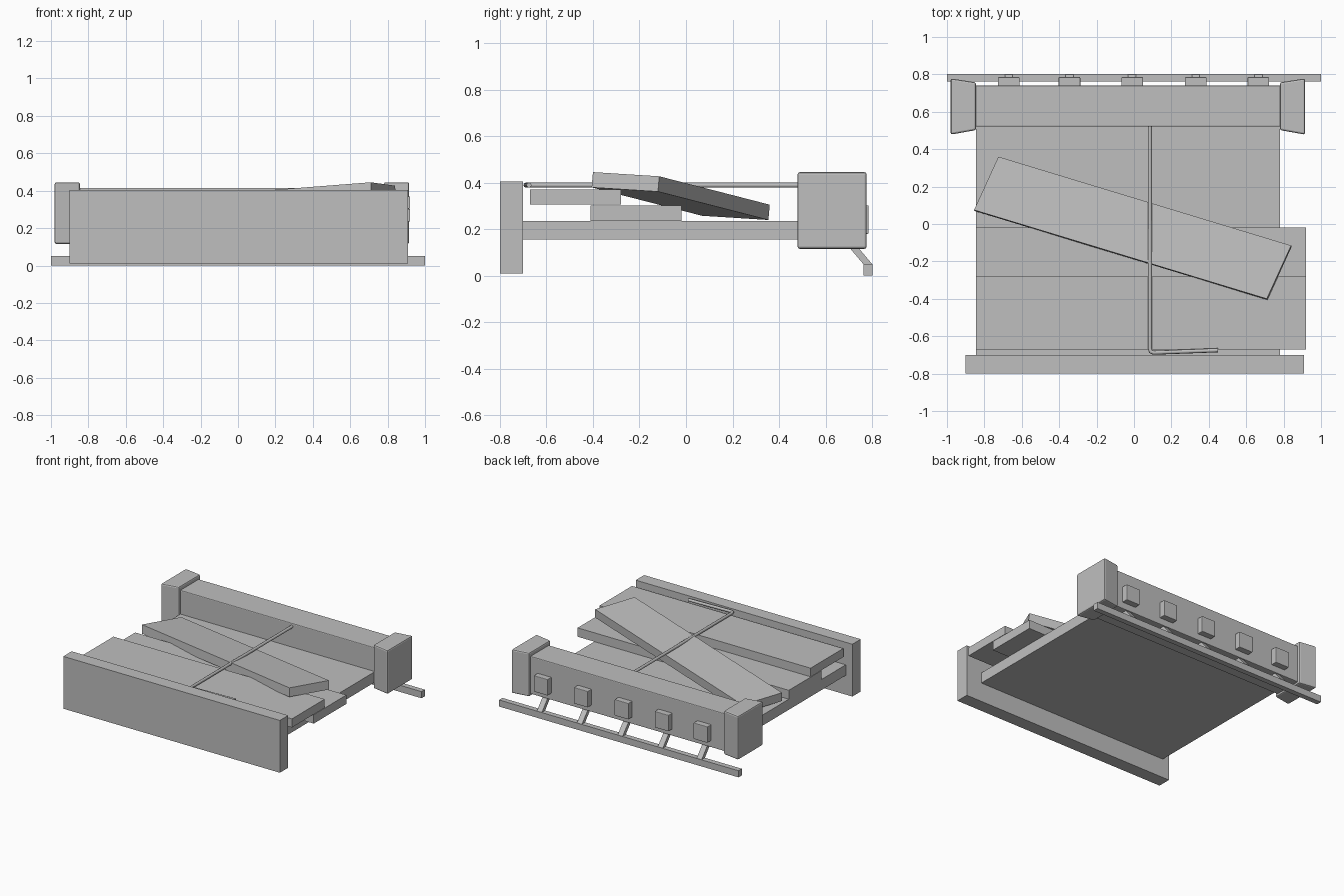
import bpy, bmesh
from mathutils import Vector

if "Cube" in bpy.data.objects:
    bpy.data.objects.remove(bpy.data.objects["Cube"])

grey = bpy.data.materials.new("plain grey")
grey.diffuse_color = (0.52, 0.52, 0.52, 1)
grey.use_nodes = True
grey.node_tree.nodes["Principled BSDF"].inputs["Base Color"].default_value = grey.diffuse_color


def prism(name, bottom, top, bevel=0):
    """Solid between two matching loops of points."""
    bm = bmesh.new()
    lo = [bm.verts.new(p) for p in bottom]
    hi = [bm.verts.new(p) for p in top]
    n = len(lo)
    bm.faces.new(lo[::-1])
    bm.faces.new(hi)
    for i in range(n):
        j = (i + 1) % n
        bm.faces.new((lo[i], lo[j], hi[j], hi[i]))
    bmesh.ops.recalc_face_normals(bm, faces=bm.faces)
    me = bpy.data.meshes.new(name)
    bm.to_mesh(me)
    bm.free()
    ob = bpy.data.objects.new(name, me)
    bpy.context.collection.objects.link(ob)
    me.materials.append(grey)
    if bevel:
        mod = ob.modifiers.new("soft edge", 'BEVEL')
        mod.width, mod.segments = bevel, 2
    return ob


def box(name, x, y, z, bevel=0):
    loop = [(x[0], y[0]), (x[1], y[0]), (x[1], y[1]), (x[0], y[1])]
    return prism(name, [(*p, z[0]) for p in loop], [(*p, z[1]) for p in loop], bevel)


# Main frame
box("front_board", (-0.90, 0.91), (-0.80, -0.70), (0.01, 0.405))
box("platform", (-0.845, 0.78), (-0.70, 0.53), (0.155, 0.235))
box("back_beam", (-0.85, 0.785), (0.52, 0.74), (0.13, 0.415), 0.006)

# Flared end caps on the beam
for name, inner, outer in (("left_cap", -0.845, -0.98), ("right_cap", 0.78, 0.915)):
    loop = [(inner, 0.502), (outer, 0.478), (outer, 0.778), (inner, 0.757)]
    prism(name, [(*p, 0.115) for p in loop], [(*p, 0.445) for p in loop], 0.01)

# Stacked boards
box("lower_board", (-0.845, 0.92), (-0.41, -0.02), (0.235, 0.302))
box("upper_board", (-0.845, 0.92), (-0.67, -0.28), (0.305, 0.37))

# Tilted plank lying across the boards
top = [Vector(p) for p in ((-0.855, 0.075, 0.323), (0.71, -0.40, 0.445),
                           (0.84, -0.115, 0.427), (-0.725, 0.36, 0.305))]
normal = (top[1] - top[0]).cross(top[3] - top[0]).normalized()
prism("tilted_plank", [p - normal * 0.066 for p in top], top)

# Back rail with struts and blocks
box("back_rail", (-1.0, 1.0), (0.762, 0.802), (0.0, 0.05))
for i, x in enumerate((-0.67, -0.345, -0.01, 0.33, 0.665)):
    box(f"back_block_{i}", (x - 0.058, x + 0.058), (0.735, 0.785), (0.18, 0.302), 0.004)
    side = [(0.69, 0.135), (0.762, 0.05), (0.80, 0.05), (0.728, 0.135)]
    prism(f"strut_{i}", [(x - 0.021, *p) for p in side], [(x + 0.021, *p) for p in side])

# Bent rod
curve = bpy.data.curves.new("bent_rod", 'CURVE')
curve.dimensions = '3D'
curve.bevel_depth = 0.011
curve.bevel_resolution = 2
curve.use_fill_caps = True
path = [(0.085, 0.525), (0.085, -0.665), (0.089, -0.682), (0.105, -0.688), (0.45, -0.675)]
spline = curve.splines.new('POLY')
spline.points.add(len(path) - 1)
for pt, (x, y) in zip(spline.points, path):
    pt.co = (x, y, 0.389, 1)
curve.materials.append(grey)
rod = bpy.data.objects.new("bent_rod", curve)
bpy.context.collection.objects.link(rod)
